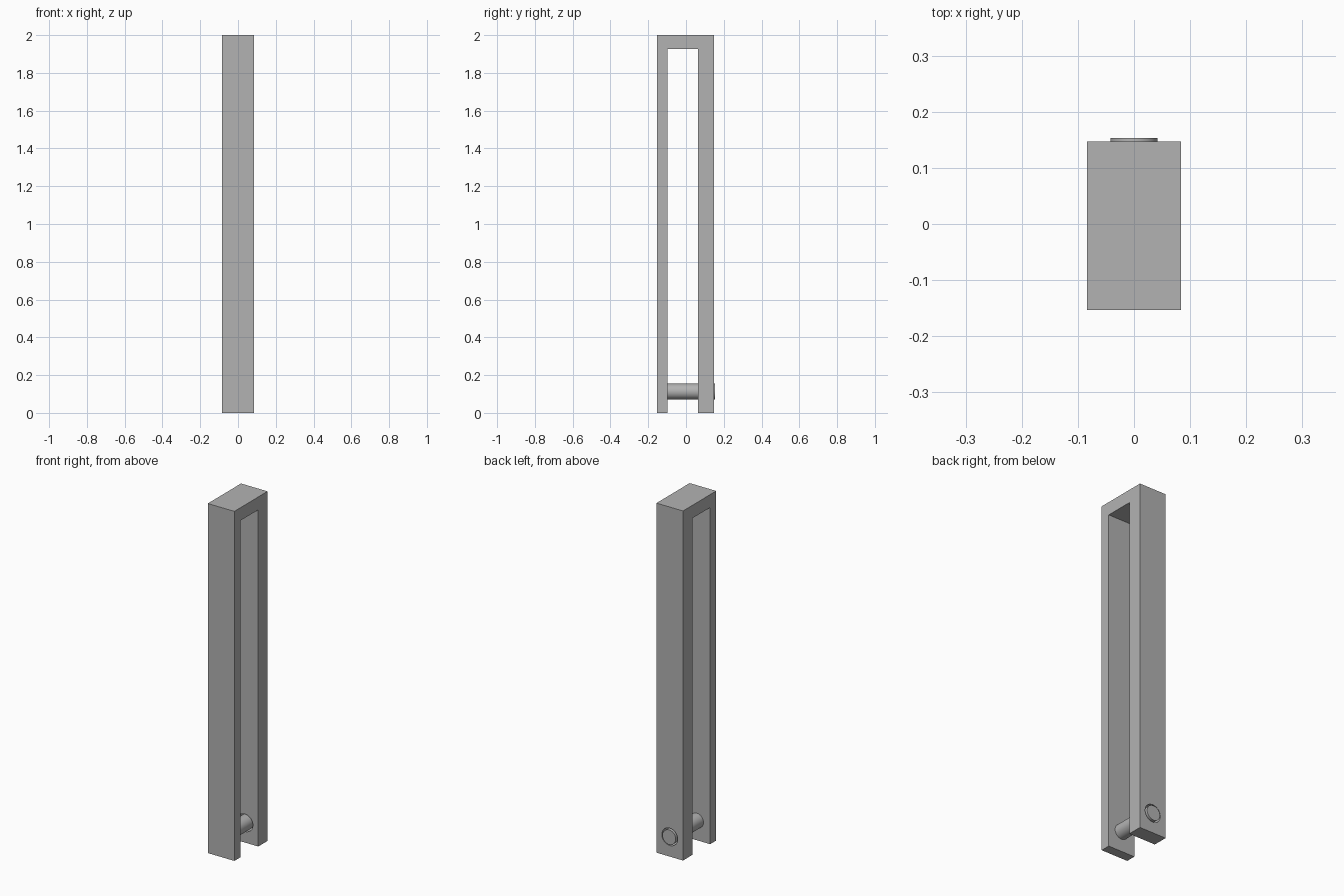
import bpy
import math

cube = bpy.data.objects.get("Cube")
if cube:
    bpy.data.objects.remove(cube, do_unlink=True)

grey = bpy.data.materials.new("plain grey")
grey.use_nodes = True
colour = (0.448, 0.448, 0.448, 1)
grey.diffuse_color = colour
grey.node_tree.nodes["Principled BSDF"].inputs["Base Color"].default_value = colour

HALF_WIDTH = 0.084
PIN_HEIGHT = 0.113


def select_only(obj):
    bpy.ops.object.select_all(action='DESELECT')
    obj.select_set(True)
    bpy.context.view_layer.objects.active = obj


def rod(name, radius, y0, y1):
    """Cylinder along y at the pin height."""
    bpy.ops.mesh.primitive_cylinder_add(
        vertices=48, radius=radius, depth=y1 - y0,
        location=(0, (y0 + y1) / 2, PIN_HEIGHT), rotation=(math.pi / 2, 0, 0))
    obj = bpy.context.object
    obj.name = name
    obj.data.materials.append(grey)
    return obj


# Inverted U frame: a (y, z) profile extruded across x
profile = [(-0.153, 0), (-0.098, 0), (-0.098, 1.926), (0.063, 1.926),
           (0.063, 0), (0.147, 0), (0.147, 2), (-0.153, 2)]
n = len(profile)
verts = [(x, y, z) for x in (-HALF_WIDTH, HALF_WIDTH) for y, z in profile]
faces = [tuple(reversed(range(n))), tuple(range(n, 2 * n))]
faces += [(i, (i + 1) % n, n + (i + 1) % n, n + i) for i in range(n)]
mesh = bpy.data.meshes.new("clasp_frame")
mesh.from_pydata(verts, [], faces)
mesh.materials.append(grey)
frame = bpy.data.objects.new("clasp_frame", mesh)
bpy.context.collection.objects.link(frame)

# Clearance hole through the thick back leg
cutter = rod("hole_cutter", 0.05, 0.02, 0.2)
cutter.hide_render = True
cut = frame.modifiers.new("pin_hole", 'BOOLEAN')
cut.operation = 'DIFFERENCE'
cut.solver = 'EXACT'
cut.object = cutter
select_only(frame)
bpy.ops.object.modifier_apply(modifier=cut.name)
bpy.data.objects.remove(cutter, do_unlink=True)

# Pin fixed to the front leg, passing through the hole
pin = rod("locking_pin", 0.042, -0.1, 0.153)

for obj in (frame, pin):
    select_only(obj)
    bpy.ops.object.shade_smooth_by_angle(angle=math.radians(30))
